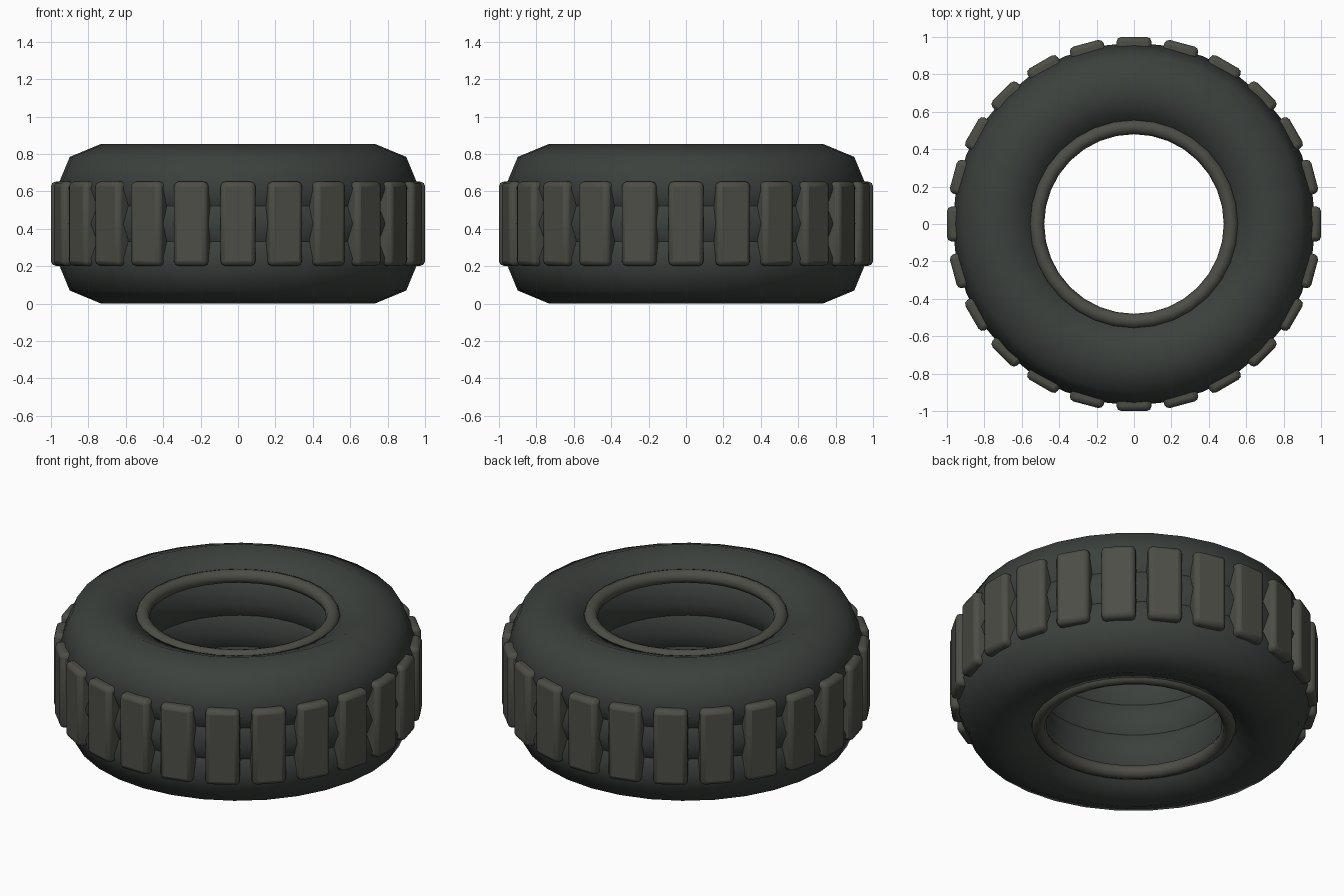
import bpy
from math import sin, cos, tau, radians

if "Cube" in bpy.data.objects:
    bpy.data.objects.remove(bpy.data.objects["Cube"])

MID_Z = 0.4275


def material(name, rgb):
    m = bpy.data.materials.new(name)
    m.diffuse_color = (*rgb, 1)
    m.use_nodes = True
    m.node_tree.nodes["Principled BSDF"].inputs["Base Color"].default_value = m.diffuse_color
    return m


rubber = material("dark_rubber", (0.045, 0.052, 0.047))
tread_mat = material("tread_rubber", (0.075, 0.075, 0.063))


def finish(name, mat, angle):
    o = bpy.context.object
    o.name = name
    o.data.materials.append(mat)
    bpy.ops.object.shade_smooth_by_angle(angle=radians(angle))
    return o


def ring(name, z, major, minor, sides, mat):
    bpy.ops.mesh.primitive_torus_add(location=(0, 0, z), major_radius=major, minor_radius=minor,
                                     major_segments=32, minor_segments=sides)
    return finish(name, mat, 60)


# Tyre carcass: three stacked overlapping rings
for name, dz in (("lower_sidewall", -0.1875), ("carcass_middle", 0), ("upper_sidewall", 0.1875)):
    ring(name, MID_Z + dz, 0.73, 0.24, 8, rubber)

# Bead rings around the hole, top and bottom
for name, dz in (("lower_bead", -0.335), ("upper_bead", 0.335)):
    ring(name, MID_Z + dz, 0.52, 0.04, 8, tread_mat)

# Rounded tread blocks around the circumference
COUNT = 24
for i in range(COUNT):
    a = tau * i / COUNT
    bpy.ops.mesh.primitive_cube_add(size=1, location=(0.95 * cos(a), 0.95 * sin(a), MID_Z),
                                    rotation=(0, 0, a))
    bpy.context.object.scale = (0.10, 0.187, 0.45)
    bpy.ops.object.transform_apply(location=False, rotation=False, scale=True)
    block = finish(f"tread_block_{i + 1}", tread_mat, 40)
    bevel = block.modifiers.new("rounded", 'BEVEL')
    bevel.width = 0.025
    bevel.segments = 2
